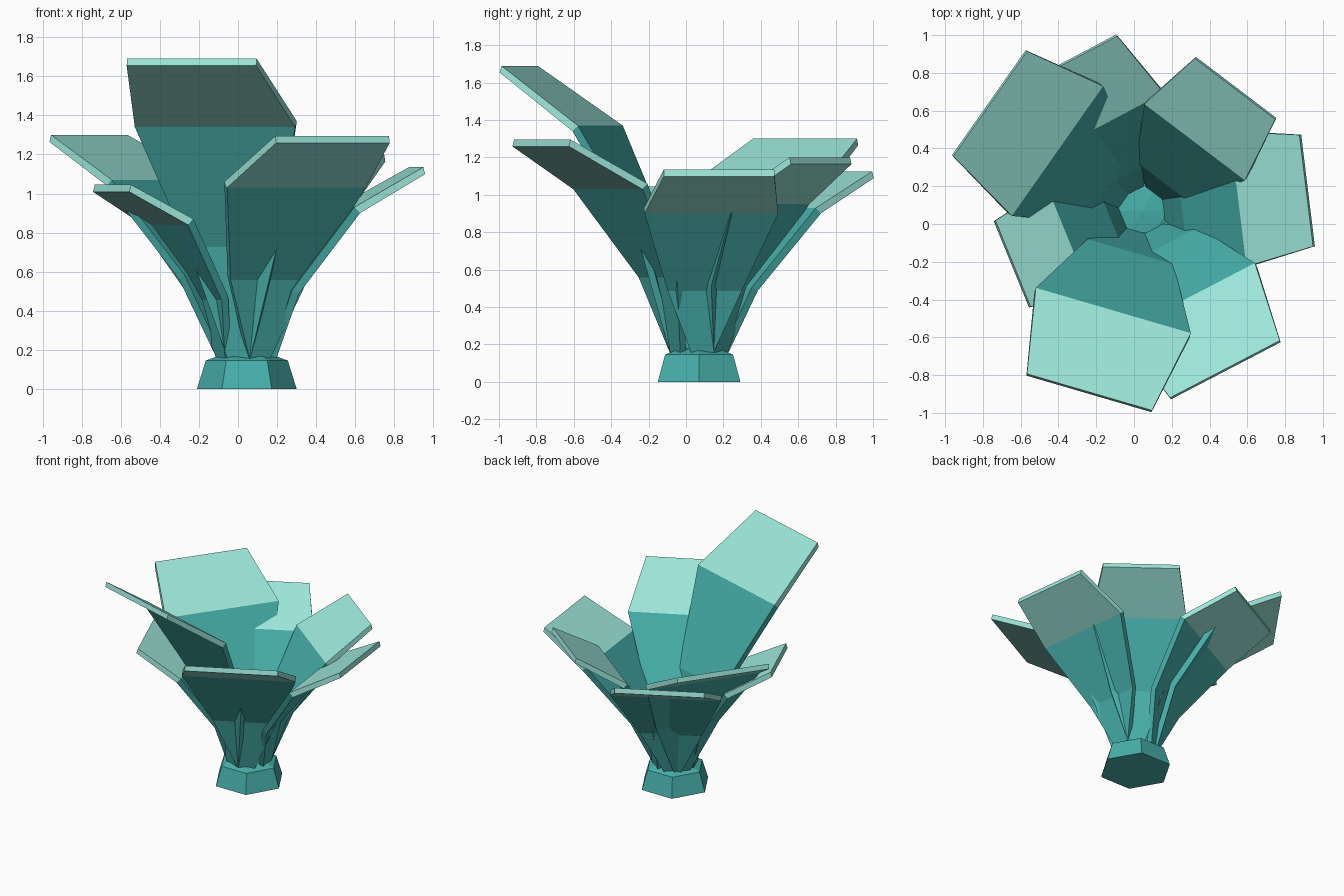
import bpy, bmesh, math
from mathutils import Vector

if "Cube" in bpy.data.objects:
    bpy.data.objects.remove(bpy.data.objects["Cube"])

def material(name, rgb):
    m = bpy.data.materials.new(name)
    m.diffuse_color = (*rgb, 1)
    m.use_nodes = True
    m.node_tree.nodes["Principled BSDF"].inputs["Base Color"].default_value = m.diffuse_color
    return m

TEAL = material("teal", (0.062, 0.43, 0.405))
MINT = material("pale mint", (0.33, 0.79, 0.695))
CENTRE = Vector((0.045, 0.07, 0))

def finish(bm, name, mats):
    bmesh.ops.recalc_face_normals(bm, faces=bm.faces)
    mesh = bpy.data.meshes.new(name)
    bm.to_mesh(mesh)
    bm.free()
    for m in mats:
        mesh.materials.append(m)
    obj = bpy.data.objects.new(name, mesh)
    bpy.context.collection.objects.link(obj)

# six-sided stump: tapered rings closed by a low cap
bm = bmesh.new()
rings = []
for r, z in ((0.255, 0), (0.21, 0.145), (0.13, 0.175)):
    rings.append([bm.verts.new(CENTRE + Vector((r * math.cos(k * math.pi / 3),
                                                r * math.sin(k * math.pi / 3), z)))
                  for k in range(6)])
apex = bm.verts.new(CENTRE + Vector((0, 0, 0.19)))
bm.faces.new(rings[0])
for k in range(6):
    j = (k + 1) % 6
    for a, b in zip(rings, rings[1:]):
        bm.faces.new((a[k], a[j], b[j], b[k]))
    bm.faces.new((rings[-1][k], rings[-1][j], apex))
finish(bm, "stump", [TEAL])

def leaf(name, azimuth, fold_r, fold_z, fold_w, tip_r, tip_z, tip_w):
    """Thick strip in three bent segments; the last segment is pale."""
    a = math.radians(azimuth)
    out = Vector((math.cos(a), math.sin(a), 0))
    side = Vector((-out.y, out.x, 0))
    up = Vector((0, 0, 1))
    # radius, height, width, underside offset outwards, underside offset down
    stations = ((0.11, 0.165, 0.12, 0.035, 0.01),
                (fold_r * 0.41, fold_z * 0.545, fold_w * 0.555, 0.035, 0.02),
                (fold_r, fold_z, fold_w, 0.03, 0.03),
                (tip_r, tip_z, tip_w, 0.01, 0.036))
    bm = bmesh.new()
    loops = []
    for r, z, w, dr, dz in stations:
        p = CENTRE + out * r + up * z
        q = p + out * dr - up * dz
        s = side * (w / 2)
        loops.append([bm.verts.new(v) for v in (p - s, p + s, q + s, q - s)])
    bm.faces.new(loops[0])
    bm.faces.new(loops[-1]).material_index = 1
    for i in range(3):
        for k in range(4):
            j = (k + 1) % 4
            f = bm.faces.new((loops[i][k], loops[i][j], loops[i + 1][j], loops[i + 1][k]))
            f.material_index = int(i == 2)
    finish(bm, name, [TEAL, MINT])

# seven leaves of different size around the stump
leaf("front_leaf", 253.7, 0.55, 1.37, 0.855, 1.00, 1.69, 0.69)
leaf("front_right_leaf", 297.5, 0.52, 1.06, 0.80, 0.945, 1.295, 0.655)
leaf("right_leaf", 7.0, 0.51, 0.93, 0.72, 0.873, 1.135, 0.595)
leaf("back_right_leaf", 52.8, 0.456, 0.98, 0.667, 0.81, 1.20, 0.535)
leaf("back_leaf", 117.9, 0.50, 0.93, 0.78, 0.88, 1.125, 0.63)
leaf("back_left_leaf", 144.9, 0.55, 1.07, 0.84, 0.985, 1.30, 0.68)
leaf("left_leaf", 202.2, 0.42, 0.87, 0.61, 0.74, 1.045, 0.493)
